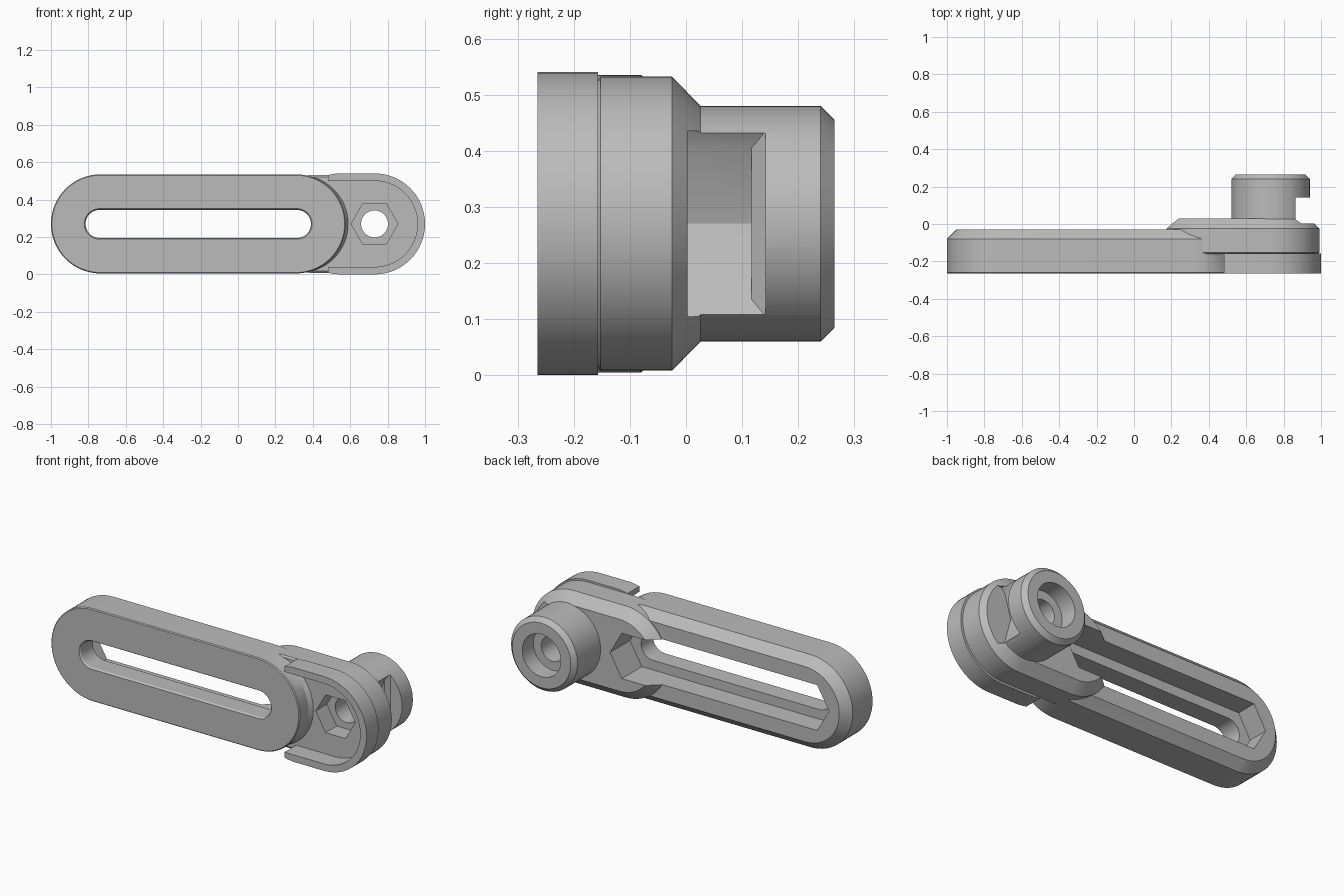
import bpy, bmesh, math

if "Cube" in bpy.data.objects:
    bpy.data.objects.remove(bpy.data.objects["Cube"])

CZ = 0.27            # height of the long axis
PIN_X = 0.73         # pivot axis


def stadium(x0, x1, r, n=32):
    """Rounded-end outline in the x-z plane."""
    pts = []
    for i in range(n + 1):
        a = -math.pi / 2 + math.pi * i / n
        pts.append((x1 + r * math.cos(a), CZ + r * math.sin(a)))
    for i in range(n + 1):
        a = math.pi / 2 + math.pi * i / n
        pts.append((x0 + r * math.cos(a), CZ + r * math.sin(a)))
    return pts


def circle(x, r, n=64):
    return [(x + r * math.cos(2 * math.pi * i / n), CZ + r * math.sin(2 * math.pi * i / n))
            for i in range(n)]


def loft(name, sections):
    """Closed solid through (y, outline) sections."""
    bm = bmesh.new()
    rings = [[bm.verts.new((x, y, z)) for x, z in loop] for y, loop in sections]
    n = len(rings[0])
    for a, b in zip(rings, rings[1:]):
        for i in range(n):
            j = (i + 1) % n
            bm.faces.new((a[i], a[j], b[j], b[i]))
    bm.faces.new(rings[0])
    bm.faces.new(rings[-1])
    bmesh.ops.recalc_face_normals(bm, faces=bm.faces)
    me = bpy.data.meshes.new(name)
    bm.to_mesh(me)
    bm.free()
    ob = bpy.data.objects.new(name, me)
    bpy.context.collection.objects.link(ob)
    return ob


def combine(target, other, op):
    mod = target.modifiers.new(op.lower(), 'BOOLEAN')
    mod.operation, mod.solver, mod.object = op, 'EXACT', other
    bpy.context.view_layer.objects.active = target
    bpy.ops.object.modifier_apply(modifier=mod.name)
    bpy.data.objects.remove(other)


# Slotted arm with a chamfered back edge
arm = loft("slotted_link", [
    (-0.265, stadium(-0.735, 0.31, 0.26)),
    (-0.26, stadium(-0.735, 0.31, 0.265)),
    (-0.08, stadium(-0.735, 0.31, 0.265)),
    (-0.03, stadium(-0.735, 0.31, 0.215))])

# Raised tongue carrying the pivot
tongue = loft("tongue", [
    (-0.16, stadium(0.40, PIN_X, 0.252)),
    (-0.152, stadium(0.40, PIN_X, 0.262)),
    (-0.025, stadium(0.40, PIN_X, 0.262)),
    (0.03, stadium(0.40, PIN_X, 0.206))])

# Sloped foot between arm end and tongue floor
foot = loft("arm_foot", [(-0.19, circle(0.31, 0.262)), (-0.15, circle(0.335, 0.26))])

# U-shaped rim around the front recess
rim = loft("recess_rim", [(-0.265, stadium(0.55, PIN_X, 0.27)),
                          (-0.157, stadium(0.55, PIN_X, 0.27))])
combine(rim, loft("rim_inside", [(-0.4, stadium(0.0, PIN_X, 0.23)),
                                 (0.0, stadium(0.0, PIN_X, 0.23))]), 'DIFFERENCE')
box = [(0.0, -0.5), (0.48, -0.5), (0.48, 1.0), (0.0, 1.0)]
combine(rim, loft("rim_end", [(-0.4, box), (0.0, box)]), 'DIFFERENCE')

# Pivot pin
pin = loft("pivot_pin", [(-0.02, circle(PIN_X, 0.21)), (0.24, circle(PIN_X, 0.21)),
                         (0.265, circle(PIN_X, 0.185))])

for part in (tongue, foot, rim, pin):
    combine(arm, part, 'UNION')

# Channel with hexagonal ends, open at the back
H = 0.13
R = H / math.cos(math.pi / 6)
channel = [(-0.735 - R, CZ), (-0.735 - R / 2, CZ - H), (0.31 + R / 2, CZ - H),
           (0.31 + R, CZ), (0.31 + R / 2, CZ + H), (-0.735 - R / 2, CZ + H)]
combine(arm, loft("channel", [(-0.15, channel), (0.1, channel)]), 'DIFFERENCE')

# Through slot with softened front edge
combine(arm, loft("slot", [(-0.27, stadium(-0.74, 0.315, 0.086)),
                           (-0.262, stadium(-0.74, 0.315, 0.079)),
                           (-0.255, stadium(-0.74, 0.315, 0.075)),
                           (-0.1, stadium(-0.74, 0.315, 0.075))]), 'DIFFERENCE')

# Hexagonal pocket, bolt hole and counterbore along the pivot
hexagon = circle(PIN_X, 0.125, 6)
combine(arm, loft("nut_pocket", [(-0.3, hexagon), (-0.06, hexagon)]), 'DIFFERENCE')
combine(arm, loft("bolt_hole", [(-0.3, circle(PIN_X, 0.072)),
                                (0.3, circle(PIN_X, 0.072))]), 'DIFFERENCE')
combine(arm, loft("counterbore", [(0.165, circle(PIN_X, 0.122)),
                                  (0.3, circle(PIN_X, 0.122))]), 'DIFFERENCE')

# Side notch in the pin: V-shaped pocket, then a flared mouth
vee = [(0.808, CZ), (0.845, CZ - 0.135), (1.2, CZ - 0.135),
       (1.2, CZ + 0.135), (0.845, CZ + 0.135)]
combine(arm, loft("notch", [(0.003, vee), (0.117, vee)]), 'DIFFERENCE')


def mouth(inner, half):
    return [(inner, CZ - half), (1.2, CZ - half), (1.2, CZ + half), (inner, CZ + half)]


flare = loft("notch_mouth", [(0.003, mouth(0.84, 0.13)), (0.117, mouth(0.84, 0.13)),
                             (0.15, mouth(0.88, 0.17))])
# widen the outer side of the mouth
for v in flare.data.vertices:
    if v.co.x > 1.0:
        v.co.z = CZ + math.copysign(0.165, v.co.z - CZ)
        v.co.x = 0.95
        if v.co.y > 0.1:
            v.co.y = 0.142
    elif v.co.y > 0.12:
        v.co = (0.87, 0.142, CZ + math.copysign(0.165, v.co.z - CZ))
bpy.data.objects.remove(flare)

# frustum widening along x
bm = bmesh.new()
rings = []
for x, top, half in ((0.845, 0.117, 0.135), (0.866, 0.142, 0.165), (1.2, 0.142, 0.165)):
    rings.append([bm.verts.new((x, y, CZ + s * half))
                  for y, s in ((0.003, -1), (top, -1), (top, 1), (0.003, 1))])
for a, b in zip(rings, rings[1:]):
    for i in range(4):
        bm.faces.new((a[i], a[(i + 1) % 4], b[(i + 1) % 4], b[i]))
bm.faces.new(rings[0])
bm.faces.new(rings[-1])
bmesh.ops.recalc_face_normals(bm, faces=bm.faces)
me = bpy.data.meshes.new("notch_flare")
bm.to_mesh(me)
bm.free()
cut = bpy.data.objects.new("notch_flare", me)
bpy.context.collection.objects.link(cut)
combine(arm, cut, 'DIFFERENCE')

# Single grey finish, smooth curves with crisp edges
grey = bpy.data.materials.new("grey")
grey.diffuse_color = (0.5, 0.5, 0.5, 1)
grey.use_nodes = True
grey.node_tree.nodes["Principled BSDF"].inputs["Base Color"].default_value = grey.diffuse_color
arm.data.materials.clear()
arm.data.materials.append(grey)
for p in arm.data.polygons:
    p.material_index = 0
bpy.ops.object.select_all(action='DESELECT')
arm.select_set(True)
bpy.context.view_layer.objects.active = arm
bpy.ops.object.shade_smooth_by_angle(angle=math.radians(25))
